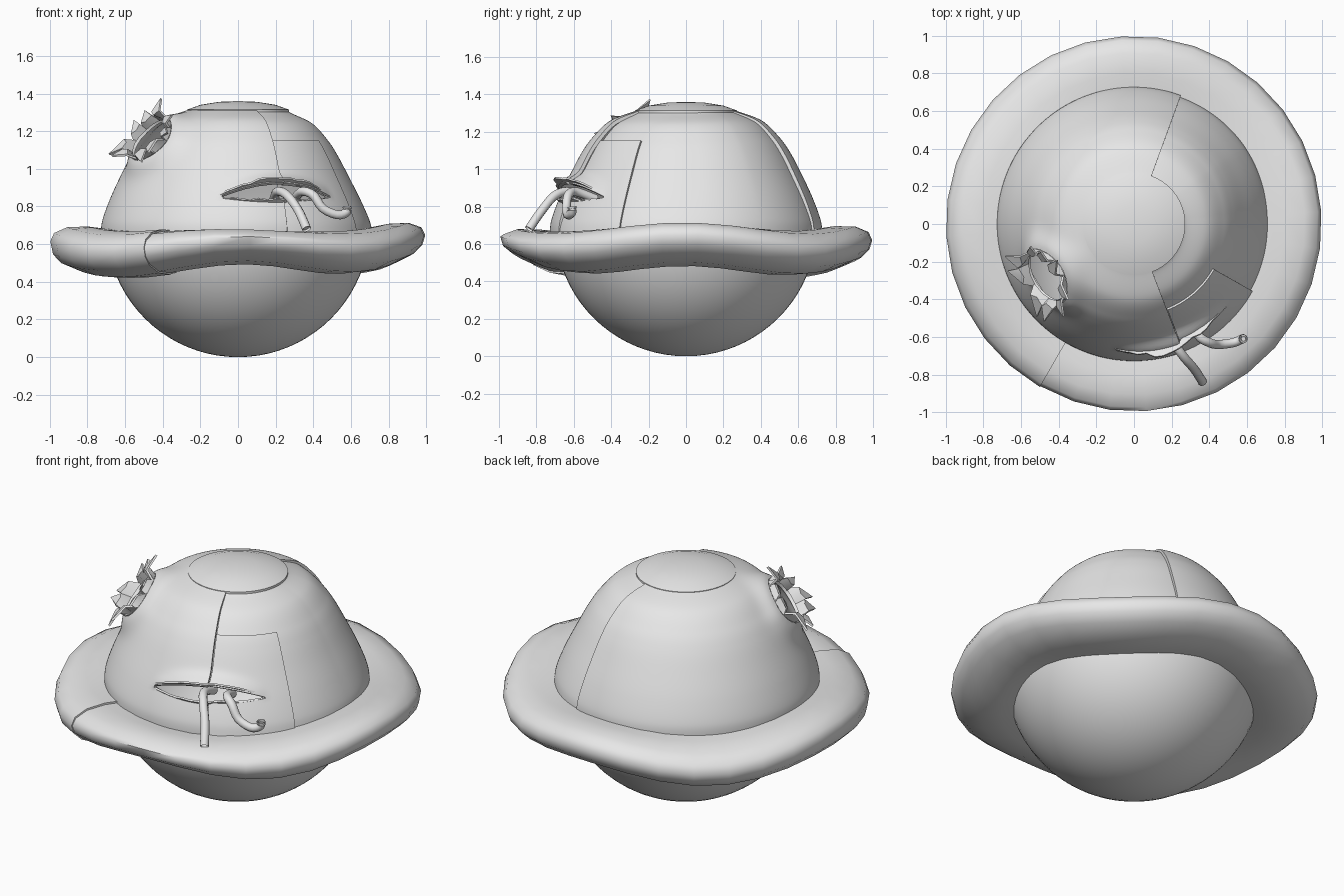
import bpy, bmesh, math, random
from mathutils import Vector

if "Cube" in bpy.data.objects:
    bpy.data.objects.remove(bpy.data.objects["Cube"])

random.seed(4)
grey = bpy.data.materials.new("light_grey")
grey.diffuse_color = (0.8, 0.8, 0.8, 1)
grey.use_nodes = True
grey.node_tree.nodes["Principled BSDF"].inputs["Base Color"].default_value = grey.diffuse_color


def finish(obj, thick=0, angle=40):
    obj.data.materials.append(grey)
    bpy.ops.object.select_all(action='DESELECT')
    obj.select_set(True)
    bpy.context.view_layer.objects.active = obj
    if thick:
        m = obj.modifiers.new("thickness", 'SOLIDIFY')
        m.thickness = thick
        bpy.ops.object.modifier_apply(modifier=m.name)
    bpy.ops.object.shade_smooth_by_angle(angle=math.radians(angle))


def to_object(name, bm, thick=0, angle=40):
    me = bpy.data.meshes.new(name)
    bm.to_mesh(me)
    bm.free()
    obj = bpy.data.objects.new(name, me)
    bpy.context.collection.objects.link(obj)
    finish(obj, thick, angle)
    return obj


def steps(a, b, n):
    return [a + (b - a) * i / n for i in range(n + 1)]


def grid(name, us, vs, place, holes=(), thick=0, ends=False, angle=40):
    """Surface from a flat parameter grid; holes are cut in parameter space."""
    bm = bmesh.new()
    rows = [[bm.verts.new((u, v, 0)) for v in vs] for u in us]
    for a, b in zip(rows, rows[1:]):
        for j in range(len(vs) - 1):
            bm.faces.new((a[j], b[j], b[j + 1], a[j + 1]))
    if ends:
        bm.faces.new(rows[0])
        bm.faces.new(rows[-1][::-1])
    for inside, snap in holes:
        gone = {f for f in bm.faces if inside(*f.calc_center_median().xy)}
        rim = {v for f in gone for v in f.verts if any(g not in gone for g in v.link_faces)}
        bmesh.ops.delete(bm, geom=list(gone), context='FACES')
        for v in rim:
            v.co.x, v.co.y = snap(v.co.x, v.co.y)
    for v in bm.verts:
        v.co = place(v.co.x, v.co.y)
    bmesh.ops.remove_doubles(bm, verts=bm.verts, dist=0.0005)
    return to_object(name, bm, thick, angle)


def polar(r, az, z):
    a = math.radians(az)
    return Vector((r * math.cos(a), r * math.sin(a), z))


def sample(pts, t):
    """Smooth curve through profile points."""
    i = max(0, min(int(t), len(pts) - 2))
    f = t - i
    p = [Vector(pts[max(0, min(k, len(pts) - 1))]) for k in (i - 1, i, i + 1, i + 2)]
    m0, m1 = (p[2] - p[0]) / 2, (p[3] - p[1]) / 2
    return (p[1] * (2 * f**3 - 3 * f**2 + 1) + m0 * (f**3 - 2 * f**2 + f)
            + p[2] * (3 * f**2 - 2 * f**3) + m1 * (f**3 - f**2))


DOME = [(.728, .64), (.722, .72), (.68, .84), (.62, .97), (.56, 1.085),
        (.50, 1.17), (.405, 1.26), (.268, 1.312)]
SEAM_F, SEAM_B = -69, 70
TEAR = (-149, 4.65, 17, 1.15)         # azimuth, profile position, half sizes
SLIT = (-70, 2.1, 29)                 # azimuth, profile position, half width


def slit_k(u):
    return max(0, 1 - ((u - SLIT[0]) / SLIT[2]) ** 2)


def slit_edge(u, top):
    return SLIT[1] + slit_k(u) * (0.5 if top else -0.2)


def tear_d(u, v):
    return math.hypot((u - TEAR[0]) / TEAR[2], (v - TEAR[1]) / TEAR[3])


def dome(az, s, lift=0.0):
    r, z = sample(DOME, s)
    # metal pushed outward around the burst tear and above the slit
    lift += 0.035 * math.exp(-(max(0, tear_d(az, s) - 1) / 0.5) ** 2)
    up = s - slit_edge(az, True)
    if up > -.1:
        lift += 0.045 * slit_k(az) * math.exp(-(max(0, up) / 0.35) ** 2)
    p = polar(r, az, z)
    return p + (p - Vector((0, 0, .75))).normalized() * lift


def recess(az, s):
    fade = max(0, min(1, (az - 5) / 30))
    return -.006 - (0.028 - 0.014 * fade) * max(0, math.sin(math.pi * s / 7)) ** 0.7


def side_panel(az, s):
    return dome(az, s, recess(az, s))


def skin(az, s):
    return side_panel(az, s) if az > SEAM_F else dome(az, s)


# Openings: a round tear and a lens-shaped slit
def tear_snap(u, v):
    d = max(tear_d(u, v), 0.01)
    return TEAR[0] + (u - TEAR[0]) / d, TEAR[1] + (v - TEAR[1]) / d


tear = (lambda u, v: tear_d(u, v) < 1, tear_snap)
slit = (lambda u, v: slit_edge(u, False) < v < slit_edge(u, True),
        lambda u, v: (u, slit_edge(u, v > (slit_edge(u, 0) + slit_edge(u, 1)) / 2)))

# Dome shell panels
grid("main_dome_panel", steps(SEAM_B - 360, SEAM_F, 110), steps(0, 7, 70), dome,
     (tear, slit), 0.02)
grid("side_dome_panel", steps(SEAM_F, SEAM_B, 70), steps(0, 7, 70), side_panel, (slit,), 0.015)
grid("raised_patch", steps(SEAM_F + .3, -29.5, 22), steps(0.2, 4.95, 48),
     lambda u, v: dome(u, v, recess(u, v) + 0.012), (slit,), 0.012)

# Top cap and round lower hull
CAP = [(.272, 1.295), (.272, 1.314), (.2, 1.34), (.1, 1.356), (0, 1.36)]
grid("top_cap", steps(0, 360, 64), range(5), lambda u, v: polar(CAP[int(v)][0], u, CAP[int(v)][1]))
grid("lower_hull", steps(0, 360, 64), steps(-90, 0, 20),
     lambda u, v: polar(.70 * math.cos(math.radians(v)), u, .70 + .70 * math.sin(math.radians(v))))

# Dented bumper ring, its two ends overlapping at one seam
RING = [(.60, .475), (.72, .455), (.84, .467), (.94, .51), (.985, .555), (1.0, .605),
        (.98, .65), (.91, .683), (.80, .69), (.66, .675)]


def ring(az, k):
    r, z = RING[int(k)]
    grow = 0.95 + 0.05 * (az + 120) / 360
    a = math.radians(az)
    zr = .575 + (z - .575) * grow
    if r > .8:
        r = .8 + (r - .8) * (0.5 + 0.5 * grow)
    w = max(0, (r - .6) / .4)
    if k < 4:
        w = .5 + .5 * w
    zr += w * (0.034 * math.cos(4 * a) - 0.006) + max(0, (r - .6) / .4) * 0.02 * math.cos(a + .5)
    # front is pinched thinner, left side hangs fuller
    pinch = math.exp(-((az + 82) / 28) ** 2)
    full = math.exp(-((az - 185) / 35) ** 2)
    if k > 5:
        zr -= 0.03 * pinch
    elif k < 4:
        zr += 0.012 * pinch - 0.022 * full
    elif k == 4:
        zr -= 0.02 * full
    return polar(r, az, zr)


grid("bumper_ring", steps(-120, 240, 32), range(len(RING)), ring, ends=True, angle=65)

# Bent metal shards splayed around the tear
bm = bmesh.new()
N = 9


def rim(t, k=1.0, out=0.0):
    p = dome(TEAR[0] + TEAR[2] * k * math.cos(t), TEAR[1] + TEAR[3] * k * math.sin(t))
    return p + (p - Vector((0, 0, .8))).normalized() * out


for i in range(N):
    a = 2 * math.pi * (i + .3) / N
    size = random.uniform(.08, .13)
    lean = random.uniform(-.35, .35)
    w = math.pi / N * 1.1
    lo = [rim(a - w), rim(a), rim(a + w)]
    mid = [rim(a - w * .6 + lean * .4, 1.0, size * .45), rim(a + lean * .4, .85, size * .4),
           rim(a + w * .6 + lean * .4, 1.0, size * .45)]
    tip = bm.verts.new(rim(a + lean, random.uniform(1.15, 1.5), size * .8))
    lo, mid = [bm.verts.new(p) for p in lo], [bm.verts.new(p) for p in mid]
    for j in (0, 1):
        bm.faces.new((lo[j], lo[j + 1], mid[j + 1], mid[j]))
        bm.faces.new((mid[j], mid[j + 1], tip))
to_object("torn_shards", bm, 0.012, 50)

# Ragged lips of the slit
for name, top, reach in (("upper_slit_lip", True, .035), ("lower_slit_lip", False, .02)):
    jag = [random.uniform(.3, 1.2) for _ in range(17)]

    def lip(u, v):
        i = round((u - SLIT[0] + SLIT[2]) / (2 * SLIT[2]) * 16)
        k = slit_k(u) * jag[i] * v
        p = skin(u, slit_edge(u, top) + (.03 if top else -.05))
        return p + polar(reach * k, u, .02 * k)
    grid(name, steps(SLIT[0] - SLIT[2], SLIT[0] + SLIT[2], 16), (0, .5, 1), lip, (), 0.01)

# Loose cables hanging from the slit
CABLES = {
    "long_cable": [(.19, -.50, .84), (.21, -.62, .88), (.26, -.70, .86), (.32, -.77, .78), (.365, -.84, .68)],
    "short_cable": [(.30, -.48, .84), (.34, -.59, .88), (.40, -.63, .86), (.45, -.64, .79),
                    (.53, -.63, .755), (.575, -.61, .77), (.58, -.61, .80)],
}
for name, pts in CABLES.items():
    bm = bmesh.new()
    rings = []
    path = [sample(pts, t) for t in steps(0, len(pts) - 1, 20)]
    for i, p in enumerate(path):
        d = (path[min(i + 1, 20)] - path[max(i - 1, 0)]).normalized()
        q = d.to_track_quat('Z', 'Y')
        rings.append([bm.verts.new(p + q @ polar(.024, 36 * k, 0)) for k in range(10)])
    for a, b in zip(rings, rings[1:]):
        for k in range(10):
            bm.faces.new((a[k], a[(k + 1) % 10], b[(k + 1) % 10], b[k]))
    # hollowed cable end
    end = bm.faces.new(rings[-1])
    bmesh.ops.inset_region(bm, faces=[end], thickness=.007, depth=0)
    bmesh.ops.inset_region(bm, faces=[end], thickness=.001, depth=-.012)
    bm.faces.new(rings[0][::-1])
    to_object(name, bm)
